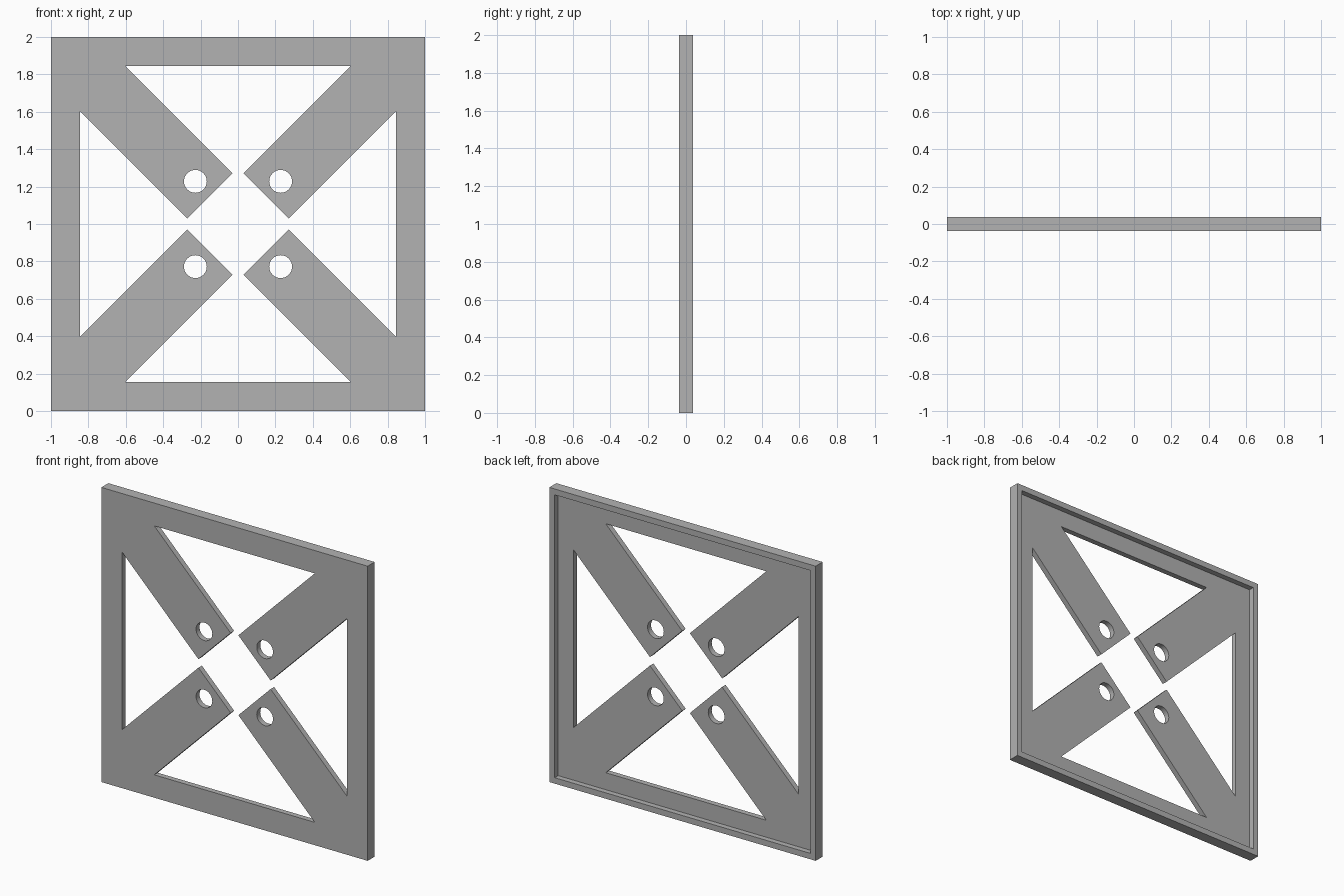
import bpy, bmesh, math

cube = bpy.data.objects.get("Cube")
if cube:
    bpy.data.objects.remove(cube)

FRONT, FLOOR, BACK = -0.0375, 0.0, 0.0375
RIM = 0.04            # width of the raised back rim
INNER = 0.845         # inner edge of the square frame
ARM = 0.242           # diagonal arm half width, measured along an axis
TIP = 0.30            # x + z at the arm tips
HOLE, HOLE_R, SIDES = 0.228, 0.061, 40

grey = bpy.data.materials.new("plain grey")
grey.use_nodes = True
colour = (0.448, 0.448, 0.448, 1)
grey.diffuse_color = colour
grey.node_tree.nodes["Principled BSDF"].inputs["Base Color"].default_value = colour


def square(h):
    return [(h, h), (-h, h), (-h, -h), (h, -h)]


def opening():
    """Cross-shaped opening that leaves four diagonal arms."""
    near, far = (TIP - ARM) / 2, (TIP + ARM) / 2
    quarter = [(INNER, INNER - ARM), (far, near), (near, far), (INNER - ARM, INNER)]
    points = []
    for _ in range(4):
        points += quarter
        quarter = [(-z, x) for x, z in quarter]
    return points


def circle(cx, cz):
    steps = [2 * math.pi * i / SIDES for i in range(SIDES)]
    return [(cx + HOLE_R * math.cos(a), cz + HOLE_R * math.sin(a)) for a in steps]


bm = bmesh.new()


def ring(points, y):
    verts = [bm.verts.new((x, y, z + 1)) for x, z in points]
    return verts, [bm.edges.new((v, verts[i - 1])) for i, v in enumerate(verts)]


def fill(rings, direction):
    edges = [e for r in rings for e in r[1]]
    bmesh.ops.triangle_fill(bm, edges=edges, use_beauty=True, normal=(0, direction, 0))


def wall(a, b):
    for i in range(len(a[0])):
        bm.faces.new((a[0][i - 1], a[0][i], b[0][i], b[0][i - 1]))


# Outlines on the front, on the recessed back floor and on the rim
cuts = [opening()] + [circle(x, z) for x, z in square(HOLE)]
front_cuts = [ring(c, FRONT) for c in cuts]
floor_cuts = [ring(c, FLOOR) for c in cuts]
front_edge, rim_edge = ring(square(1), FRONT), ring(square(1), BACK)
lip, floor_edge = ring(square(1 - RIM), BACK), ring(square(1 - RIM), FLOOR)

# Flat faces
fill([front_edge] + front_cuts, -1)
fill([floor_edge] + floor_cuts, 1)
wall(rim_edge, lip)

# Outer sides, recess sides and cut sides
wall(front_edge, rim_edge)
wall(lip, floor_edge)
for a, b in zip(front_cuts, floor_cuts):
    wall(a, b)

bmesh.ops.recalc_face_normals(bm, faces=bm.faces[:])
mesh = bpy.data.meshes.new("bracket_plate")
bm.to_mesh(mesh)
bm.free()
mesh.materials.append(grey)
plate = bpy.data.objects.new("bracket_plate", mesh)
bpy.context.collection.objects.link(plate)

# Smooth hole walls with sharp edges elsewhere
bpy.context.view_layer.objects.active = plate
plate.select_set(True)
bpy.ops.object.shade_smooth_by_angle(angle=math.radians(30))
